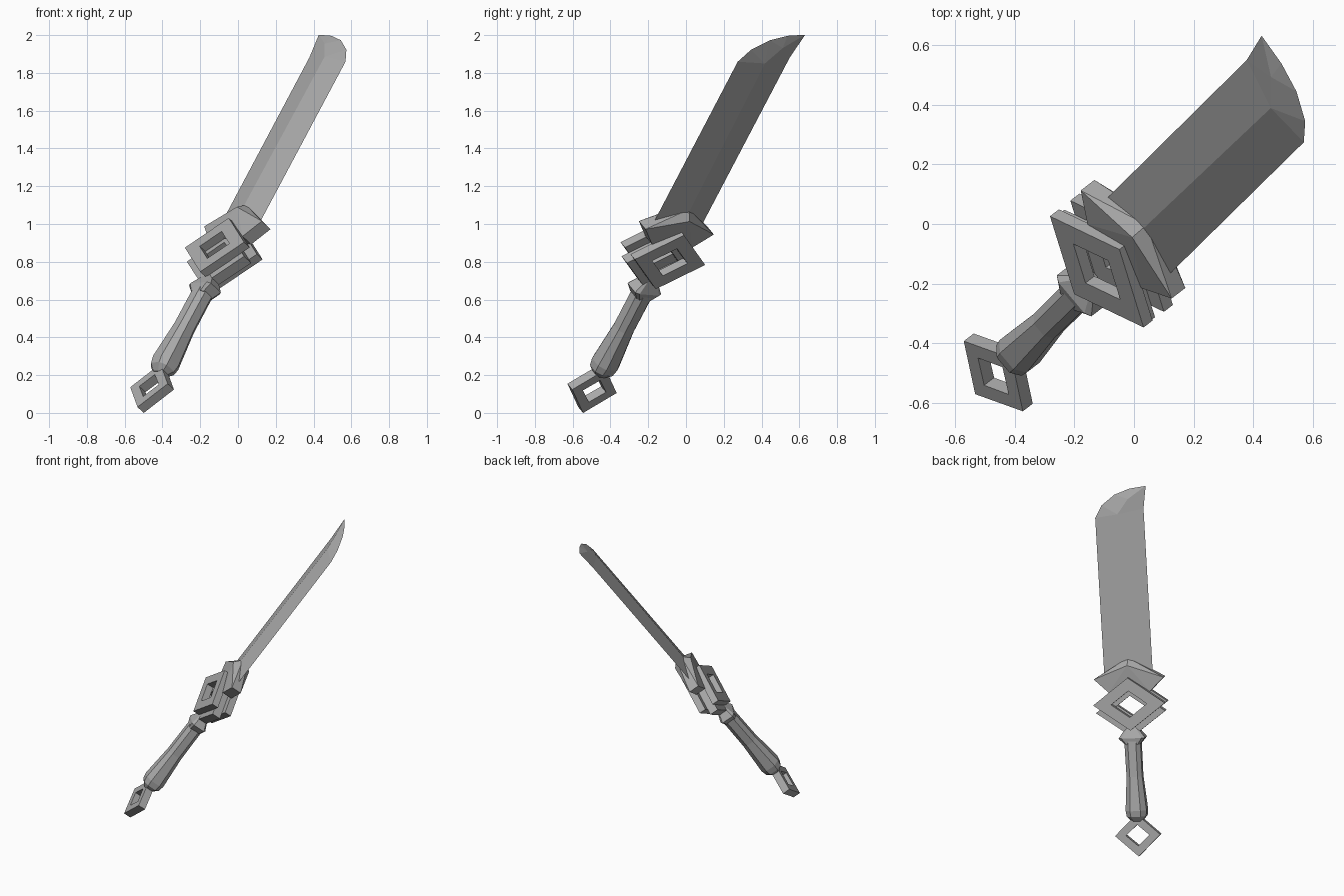
import bpy, bmesh
from mathutils import Matrix, Vector

cube = bpy.data.objects.get("Cube")
if cube:
    bpy.data.objects.remove(cube, do_unlink=True)

# Single plain metal colour
grey = bpy.data.materials.new("grey_metal")
grey.use_nodes = True
COL = (0.4, 0.4, 0.4, 1)
grey.diffuse_color = COL
grey.node_tree.nodes["Principled BSDF"].inputs["Base Color"].default_value = COL

# Sword frame: local x = across the blade, y = thickness, z = along the sword
along = Vector((0.425, 0.42, 0.80)).normalized()
across = Vector((-0.64, 0.765, -0.055))
across = (across - along * across.dot(along)).normalized()
thick = along.cross(across)
FRAME = Matrix((across, thick, along)).transposed().to_4x4()
FRAME.translation = (-0.328, -0.372, 0.3685)


def finish(name, bm):
    bmesh.ops.remove_doubles(bm, verts=bm.verts, dist=1e-5)
    bmesh.ops.recalc_face_normals(bm, faces=bm.faces)
    mesh = bpy.data.meshes.new(name)
    bm.to_mesh(mesh)
    bm.free()
    mesh.materials.append(grey)
    ob = bpy.data.objects.new(name, mesh)
    bpy.context.collection.objects.link(ob)
    ob.matrix_world = FRAME


def diamond_ring(name, mid, outer, inner, y0, y1):
    """Flat diamond with a diamond hole; outer and inner are half sizes."""
    bm = bmesh.new()
    loops = []
    for (w, h), y in ((outer, y0), (outer, y1), (inner, y1), (inner, y0)):
        pts = ((w, 0), (0, h), (-w, 0), (0, -h))
        loops.append([bm.verts.new((x, y, mid + z)) for x, z in pts])
    for i in range(4):
        a, b = loops[i], loops[(i + 1) % 4]
        for j in range(4):
            k = (j + 1) % 4
            bm.faces.new((a[j], a[k], b[k], b[j]))
    finish(name, bm)


def loft(name, rows, corner):
    """Stack of chamfered rectangles, rows = (z, half width, half thickness)."""
    bm = bmesh.new()
    loops = []
    for z, w, t in rows:
        c, d = w * corner, t * corner
        pts = ((w, -d), (w, d), (c, t), (-c, t), (-w, d), (-w, -d), (-c, -t), (c, -t))
        loops.append([bm.verts.new((x, y, z)) for x, y in pts])
    for a, b in zip(loops, loops[1:]):
        for j in range(8):
            k = (j + 1) % 8
            bm.faces.new((a[j], a[k], b[k], b[j]))
    bm.faces.new(loops[0])
    bm.faces.new(loops[-1])
    finish(name, bm)


# Blade: sharp outline with a raised ridge mirrored on both faces
EDGE = dict(b0=(-.17, .75), b=(-.172, 1.848), p=(-.125, 1.93), q=(-.033, 2.0),
            s=(.07, 2.037), tip=(.183, 2.052), n=(.16, 1.9), a0=(.16, .75))
RIDGE = dict(r0=(0, .75), r1=(-.015, 1.87), r2=(.06, 1.97))
PATCHES = ("b0 r0 r1 b", "b r1 p", "p r1 q", "q r1 r2", "q r2 s", "s r2 tip",
           "tip r2 n", "n r2 r1", "n r1 r0 a0")
bm = bmesh.new()
rim = {k: bm.verts.new((x, 0, z)) for k, (x, z) in EDGE.items()}
for side in (1, -1):
    vs = dict(rim)
    for k, (x, z) in RIDGE.items():
        vs[k] = bm.verts.new((x, side * (.02 if k == "r2" else .03), z))
    for patch in PATCHES:
        bm.faces.new([vs[k] for k in patch.split()])
finish("blade", bm)

# Crossguard: chevron block swelling at its middle
bm = bmesh.new()
for y in (1, -1):
    bm.verts.new((0, y * .02, .9))
    bm.verts.new((0, y * .065, .853))
    for x in (1, -1):
        bm.verts.new((x * .237, y * .036, .763))
        bm.verts.new((x * .14, y * .036, .67))
bmesh.ops.convex_hull(bm, input=bm.verts)
finish("crossguard", bm)

# Pierced diamond guard: two outer plates around a lowered core
for name, y0, y1 in (("front_plate", .03, .077), ("back_plate", -.077, -.03)):
    diamond_ring(name, .593, (.244, .178), (.122, .089), y0, y1)
diamond_ring("guard_core", .535, (.236, .17), (.15, .11), -.03, .03)

# Collar and grip
loft("collar", [(.44, .03, .025), (.36, .09, .055), (.315, .05, .045)], .75)
loft("grip", [(.35, .055, .05), (.1, .053, .052), (-.13, .071, .068),
              (-.17, .066, .06), (-.205, .035, .03)], .5)

# Pommel ring
diamond_ring("pommel_ring", -.298, (.154, .143), (.08, .072), -.026, .026)
